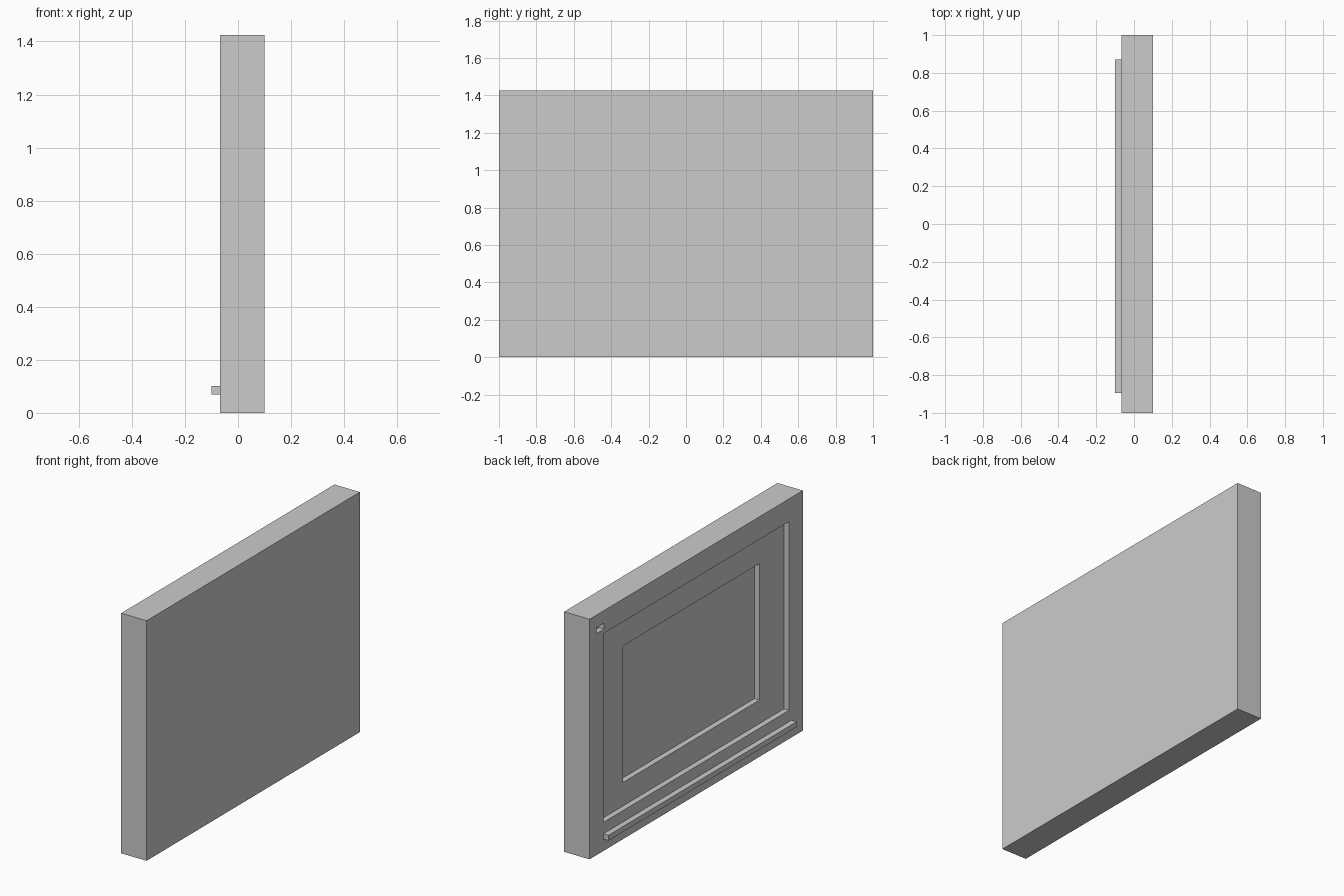
import bpy

cube = bpy.data.objects.get("Cube")
if cube:
    bpy.data.objects.remove(cube, do_unlink=True)

grey = bpy.data.materials.new("plain grey")
grey.use_nodes = True
GREY = (0.6, 0.6, 0.6, 1)
grey.diffuse_color = GREY
grey.node_tree.nodes["Principled BSDF"].inputs["Base Color"].default_value = GREY


def box(name, x, y, z):
    """Box spanning the given (low, high) ranges."""
    spans = (x, y, z)
    bpy.ops.mesh.primitive_cube_add(size=1, location=[(a + b) / 2 for a, b in spans])
    obj = bpy.context.object
    obj.name = name
    obj.scale = [b - a for a, b in spans]
    bpy.ops.object.transform_apply(location=False, rotation=False, scale=True)
    obj.data.materials.append(grey)
    return obj


def carve(target, name, x, y, z):
    """Cut a box-shaped recess into the target."""
    cutter = box(name, x, y, z)
    cutter.hide_render = True
    mod = target.modifiers.new(name, "BOOLEAN")
    mod.operation = "DIFFERENCE"
    mod.solver = "EXACT"
    mod.object = cutter
    bpy.context.view_layer.objects.active = target
    bpy.ops.object.modifier_apply(modifier=name)
    bpy.data.objects.remove(cutter, do_unlink=True)


FACE = -0.067   # panel side that carries the recesses
STEP = 0.033    # depth of each recess
OUT = -0.2

# Slab with a two-step recessed panel and a small corner slot
slab = box("slab", (FACE, 0.1), (-1, 1), (0, 1.425))
carve(slab, "outer_recess", (OUT, FACE + STEP), (-0.87, 0.87), (0.17, 1.29))
carve(slab, "inner_recess", (OUT, FACE + 2 * STEP), (-0.64, 0.64), (0.31, 1.12))
carve(slab, "corner_slot", (OUT, FACE + STEP), (0.865, 0.935), (1.315, 1.35))

# Ledge bar under the recessed panel
box("ledge_bar", (-0.1, FACE), (-0.895, 0.87), (0.07, 0.102))
